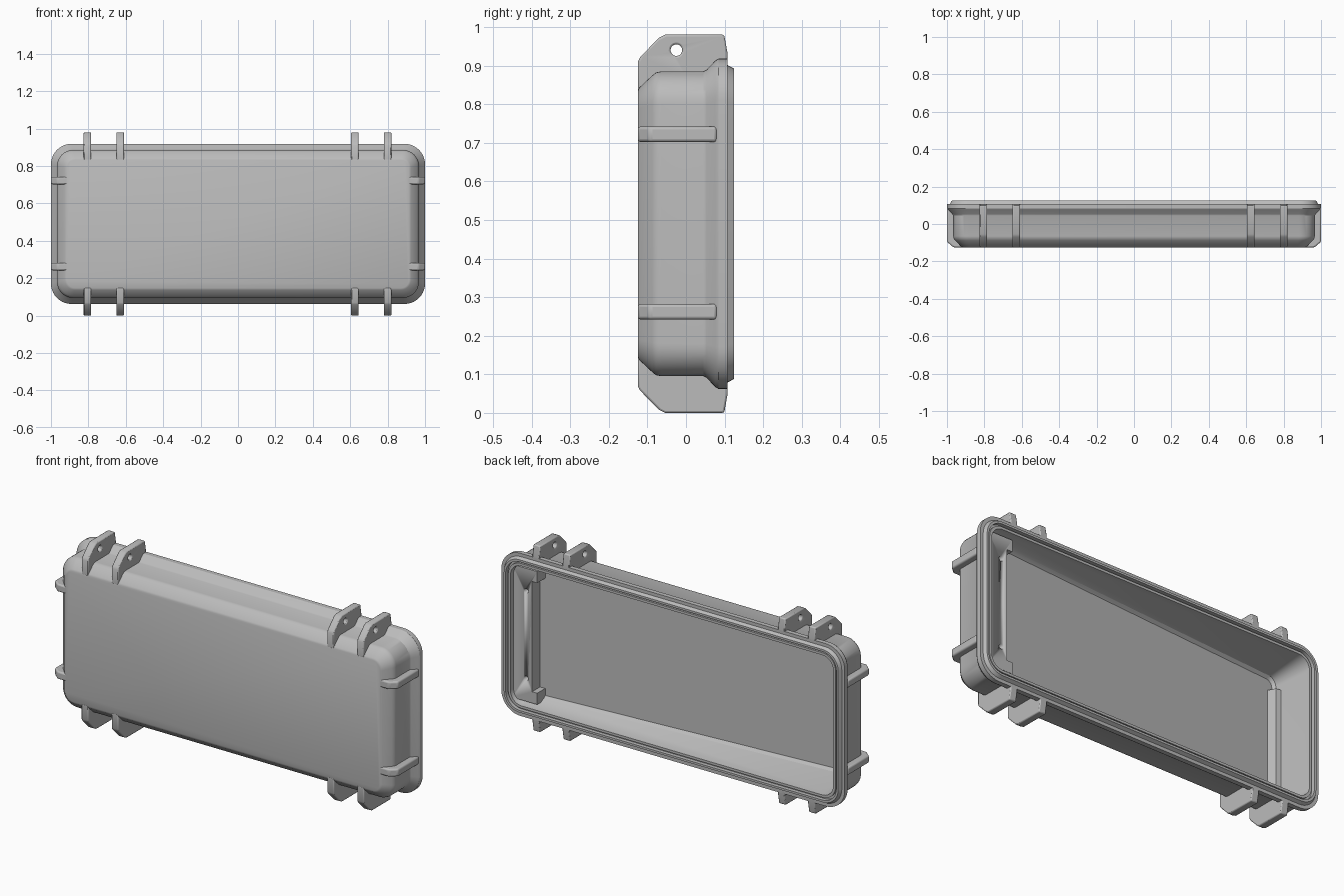
import bpy, bmesh, math
from mathutils import Vector

if "Cube" in bpy.data.objects:
    bpy.data.objects.remove(bpy.data.objects["Cube"])

MID = 0.49          # height of the shell's centre
HX = 0.967          # half width of the shell
HZ = 0.395          # half height of the shell

grey = bpy.data.materials.new("light grey plastic")
grey.use_nodes = True
color = (0.5, 0.5, 0.5, 1)
grey.diffuse_color = color
grey.node_tree.nodes["Principled BSDF"].inputs["Base Color"].default_value = color


def finish(name, bm, angle=28):
    bmesh.ops.recalc_face_normals(bm, faces=bm.faces)
    mesh = bpy.data.meshes.new(name)
    bm.to_mesh(mesh)
    bm.free()
    obj = bpy.data.objects.new(name, mesh)
    mesh.materials.append(grey)
    bpy.context.collection.objects.link(obj)
    bpy.ops.object.select_all(action='DESELECT')
    obj.select_set(True)
    bpy.context.view_layer.objects.active = obj
    bpy.ops.object.shade_smooth_by_angle(angle=math.radians(angle))
    return obj


def rounded_ring(bm, inset, y, slope=0.0, steps=10):
    """Rounded rectangle inset from the shell's side walls."""
    r = max(0.085 - inset * 0.75, 0.03)
    verts = []
    for corner, (sx, sz) in enumerate([(1, 1), (-1, 1), (-1, -1), (1, -1)]):
        for i in range(steps + 1):
            a = math.pi / 2 * (corner + i / steps)
            x = sx * (HX - inset - r) + r * math.cos(a)
            z = sz * (HZ - inset - r) + r * math.sin(a)
            verts.append(bm.verts.new((x, y + slope * x, MID + z)))
    return verts


def prism(bm, points, place, half):
    """Extrude a flat outline; place(u, v, w) gives the position."""
    a, b = [[bm.verts.new(place(u, v, w)) for u, v in points] for w in (-half, half)]
    bm.faces.new(a)
    bm.faces.new(b[::-1])
    for i in range(len(a)):
        j = (i + 1) % len(a)
        bm.faces.new((a[i], a[j], b[j], b[i]))


def cut(obj, centers, axis, radius, depth):
    """Drill round holes through an object."""
    bm = bmesh.new()
    for c in centers:
        made = bmesh.ops.create_cone(bm, cap_ends=True, segments=20, radius1=radius,
                                     radius2=radius, depth=depth)
        turn = Vector((0, 0, 1)).rotation_difference(Vector(axis)).to_matrix()
        for v in made["verts"]:
            v.co = turn @ v.co + Vector(c)
    cutter = finish(obj.name + "_cutter", bm)
    cutter.hide_render = True
    cutter.hide_viewport = True
    mod = obj.modifiers.new("holes", 'BOOLEAN')
    mod.object = cutter
    mod.solver = 'EXACT'


def bevel(obj, width, segments=2):
    mod = obj.modifiers.new("soft edges", 'BEVEL')
    mod.width = width
    mod.segments = segments
    mod.limit_method = 'ANGLE'


# Shell: front face, chamfer, walls, flange, sealing groove, cavity, sloped floor
bm = bmesh.new()
section = [
    (0.052, -0.125), (0.042, -0.121), (0.011, -0.088), (0.003, -0.078), (0, -0.065),
    (0, 0.045), (-0.004, 0.053), (-0.028, 0.076), (-0.033, 0.084),
    (-0.033, 0.108), (-0.016, 0.108), (-0.007, 0.125), (0.004, 0.125),
    (0.004, 0.105), (0.014, 0.105), (0.014, 0.118), (0.027, 0.118), (0.030, 0.09),
]
rings = [rounded_ring(bm, inset, y) for inset, y in section]
# cavity floor deepens towards one end
rings.append(rounded_ring(bm, 0.055, -0.018, 0.075))
rings.append(rounded_ring(bm, 0.068, -0.032, 0.075))
for a, b in zip(rings, rings[1:]):
    for i in range(len(a)):
        j = (i + 1) % len(a)
        bm.faces.new((a[i], a[j], b[j], b[i]))
bm.faces.new(rings[0])
bm.faces.new(rings[-1])
finish("case_shell", bm)

# Latch and hinge tabs, in pairs along the top and bottom edges
tab = [(-0.125, 0.83), (-0.125, 0.91), (-0.119, 0.922), (-0.07, 0.972),
       (-0.054, 0.98), (0.099, 0.98), (0.108, 0.93), (0.108, 0.892), (0, 0.87)]
for label, side in (("top", 1), ("bottom", -1)):
    for n, x0 in enumerate((-0.805, -0.63, 0.625, 0.8)):
        bm = bmesh.new()
        prism(bm, tab, lambda y, z, w: (x0 + w, y, MID + side * (z - MID)), 0.02)
        obj = finish(f"{label}_tab_{n + 1}", bm)
        cut(obj, [(x0, -0.025, MID + side * 0.45)], (1, 0, 0), 0.015, 0.1)
        bevel(obj, 0.005)

# Reinforcing ribs across the two ends
rib = [(0.91, -0.125), (0.965, -0.125), (1.0, -0.095), (1.0, 0.08), (0.95, 0.08)]
for label, side in (("left", 1), ("right", -1)):
    for n, z0 in enumerate((0.262, 0.722)):
        bm = bmesh.new()
        prism(bm, rib, lambda x, y, w: (side * x, y, z0 + w), 0.02)
        bevel(finish(f"{label}_end_rib_{n + 1}", bm), 0.008, 3)

# Inner mounting ledge with stepped ends and two screw holes
bm = bmesh.new()
ledge = [(0.945, -0.35), (0.945, 0.35), (0.80, 0.35), (0.80, 0.29),
         (0.83, 0.29), (0.83, -0.29), (0.80, -0.29), (0.80, -0.35)]
prism(bm, ledge, lambda x, z, w: (x, 0.03 + w, MID + z), 0.065)
obj = finish("mounting_ledge", bm)
cut(obj, [(0.865, 0.09, MID + s * 0.23) for s in (-1, 1)], (0, 1, 0), 0.013, 0.1)

# Low pad at the deep end of the cavity
bm = bmesh.new()
pad = [(-0.92, -0.1), (-0.92, -0.055), (-0.89, -0.06), (-0.87, -0.1)]
prism(bm, pad, lambda x, y, w: (x, y, MID + w), 0.27)
finish("end_pad", bm)
